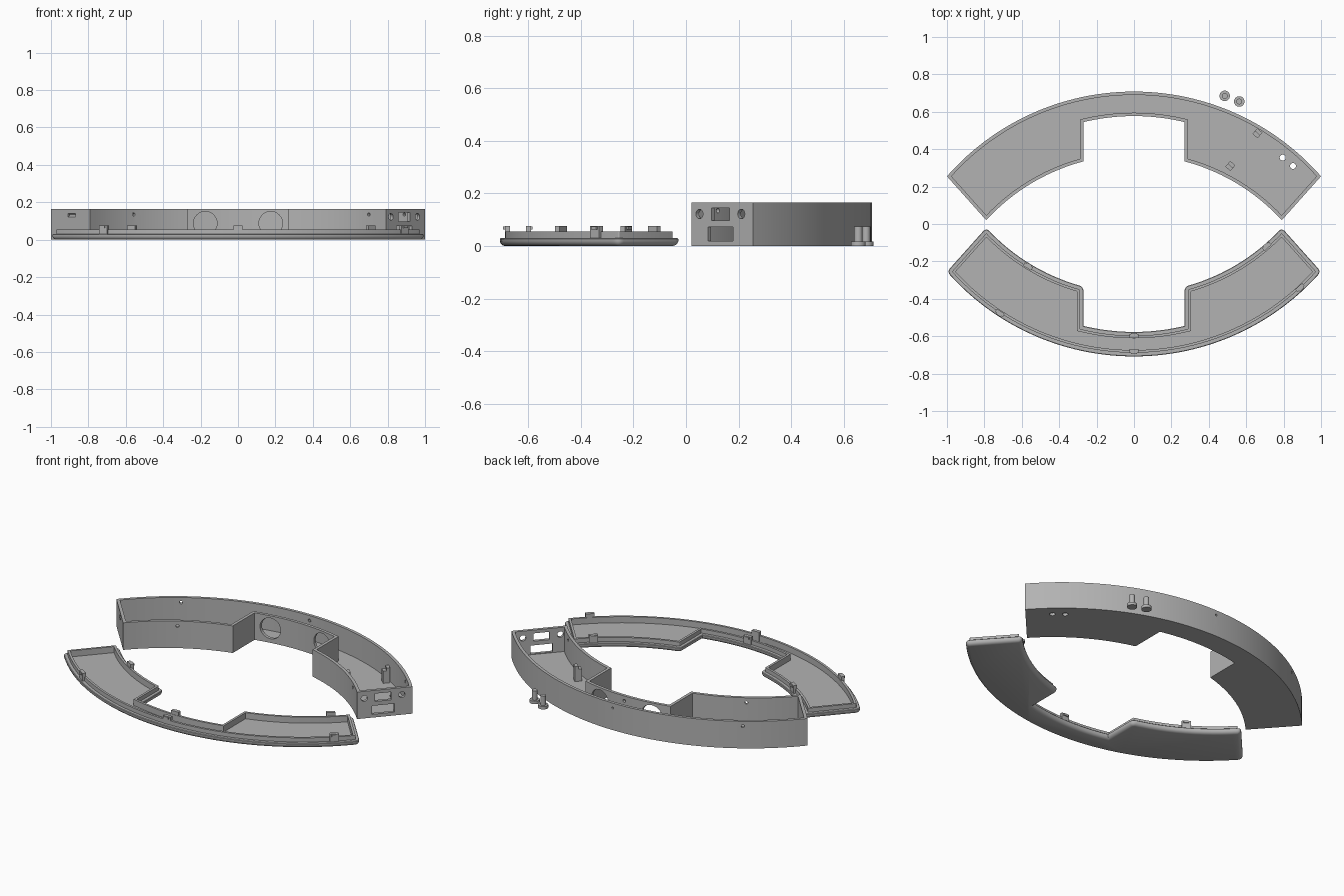
import bpy, bmesh, math
from mathutils import Matrix, Vector

cube = bpy.data.objects.get("Cube")
if cube:
    bpy.data.objects.remove(cube, do_unlink=True)

grey = bpy.data.materials.new("plain grey")
grey.use_nodes = True
grey.diffuse_color = (0.45, 0.45, 0.45, 1)
grey.node_tree.nodes["Principled BSDF"].inputs["Base Color"].default_value = grey.diffuse_color


def finish(name, bm):
    bmesh.ops.recalc_face_normals(bm, faces=bm.faces)
    mesh = bpy.data.meshes.new(name)
    bm.to_mesh(mesh)
    bm.free()
    obj = bpy.data.objects.new(name, mesh)
    bpy.context.collection.objects.link(obj)
    mesh.materials.append(grey)
    return obj


def activate(obj):
    bpy.ops.object.select_all(action='DESELECT')
    obj.select_set(True)
    bpy.context.view_layer.objects.active = obj


def smooth(obj):
    activate(obj)
    bpy.ops.object.shade_smooth_by_angle(angle=math.radians(30))


def add_box(bm, loc, size, angle=0):
    m = Matrix.Translation(loc) @ Matrix.Rotation(angle, 4, 'Z') @ Matrix.Diagonal((*size, 1))
    bmesh.ops.create_cube(bm, size=1, matrix=m)


def add_cylinder(bm, loc, radius, depth, angle=None):
    """Upright, or lying along a horizontal direction when an angle is given."""
    m = Matrix.Translation(loc)
    if angle is not None:
        m = m @ Matrix.Rotation(angle, 4, 'Z') @ Matrix.Rotation(math.pi / 2, 4, 'Y')
    bmesh.ops.create_cone(bm, cap_ends=True, segments=32, radius1=radius,
                          radius2=radius, depth=depth, matrix=m)


def arc(p, q, rise, steps):
    """Circular arc from p to q; positive rise bulges to the left of travel."""
    p, q = Vector(p), Vector(q)
    d = (q - p).normalized()
    n = Vector((-d.y, d.x))
    half = (q - p).length / 2
    r = (half * half + rise * rise) / (2 * rise)
    centre = (p + q) / 2 + n * (rise - r)
    a = math.asin(half / abs(r))
    angles = [a * (2 * i / steps - 1) for i in range(steps + 1)]
    return [centre + n * r * math.cos(t) + d * abs(r) * math.sin(t) for t in angles]


# Plan outline: four arcs joined by straight edges
TIP, TOE, MOUTH, NOTCH = (1, .255), (.79, .02), (.27, .335), (.27, .545)


def flip(p):
    return (-p[0], p[1])


ARCS = [arc(TIP, flip(TIP), -.453, 56), arc(flip(TOE), flip(MOUTH), .044, 12),
        arc(flip(NOTCH), NOTCH, .032, 12), arc(MOUTH, TOE, .044, 12)]
OUTLINE = [p for a in ARCS for p in a]
CORNERS, count = set(), 0
for a in ARCS:
    CORNERS |= {count, count + len(a) - 1}
    count += len(a)


def ring(offset, rounding=0):
    """Outline moved inwards, with its convex corners optionally rounded."""
    moved, convex = [], []
    for i, p in enumerate(OUTLINE):
        e = (p - OUTLINE[i - 1]).normalized()
        f = (OUTLINE[(i + 1) % count] - p).normalized()
        n = Vector((-e.y - f.y, e.x + f.x)).normalized()
        moved.append(p + n * offset / n.dot(Vector((-e.y, e.x))))
        convex.append(e.cross(f) > 0)
    if not rounding:
        return moved
    size = max(rounding - offset, .003)
    out = []
    for i, p in enumerate(moved):
        if i in CORNERS and convex[i]:
            a = p + (moved[i - 1] - p).normalized() * size
            b = p + (moved[(i + 1) % count] - p).normalized() * size
            for t in (0, .25, .5, .75, 1):
                out.append(a * (1 - t) ** 2 + p * 2 * t * (1 - t) + b * t * t)
        else:
            out.append(p)
    return out


def shell(name, layers, rounding=0, side=1):
    """Closed tray skinned through (offset, height) layers."""
    bm = bmesh.new()
    loops = [[bm.verts.new((p.x, side * p.y, z)) for p in ring(off, rounding)]
             for off, z in layers]
    for low, high in zip(loops, loops[1:]):
        for i in range(len(low)):
            bm.faces.new((low[i - 1], low[i], high[i], high[i - 1]))
    bm.faces.new(loops[0])
    bm.faces.new(loops[-1])
    return finish(name, bm)


# Case tray and lid tray
case = shell("case", [(0, 0), (0, .165), (.018, .165), (.018, .016)])
lid = shell("lid", [(.02, 0), (.011, .003), (.004, .009), (0, .018), (0, .027), (.003, .03),
                    (.02, .03), (.02, .055), (.034, .055), (.034, .018)], .025, -1)
smooth(lid)

# Snap clip positions: x, y and whether on the outer arc
CLIPS = [(-.717, .475, 1), (0, .679, 1), (.887, .34, 1),
         (-.567, .227, 0), (0, .599, 0), (.71, .12, 0)]


def outward(x, y, outer):
    return math.atan2(y + .616, x) if outer else math.atan2(-y - .689, -x)


# Openings in the case
cut = bmesh.new()
for x in (-.175, .175):
    add_cylinder(cut, (x, .57, .088), .063, .07, math.pi / 2)
along = math.atan2(TIP[1] - TOE[1], TIP[0] - TOE[0])


def on_end(y, z):
    t = (y - TOE[1]) / (TIP[1] - TOE[1])
    return (TOE[0] + t * (TIP[0] - TOE[0]), y, z)


add_box(cut, on_end(.131, .121), (.091, .06, .048), along)
add_box(cut, on_end(.131, .046), (.127, .06, .052), along)
for y in (.051, .21):
    add_cylinder(cut, on_end(y, .122), .018, .06, along + math.pi / 2)
x, y, z = on_end(.13, .13)
add_cylinder(cut, (-x, y, z), .009, .06, math.pi / 2 - along + math.pi / 2)
for x, y in ((.795, .355), (.85, .31)):
    add_cylinder(cut, (x, y, .01), .016, .06)
# Sockets for the snap clips
for x, y, outer in CLIPS:
    add_cylinder(cut, (x, y, .135), .009, .04, outward(x, y, outer))
add_cylinder(cut, (0, .72, .135), .006, .06, math.pi / 2)
cutter = finish("opening_cutter", cut)
cutter.hide_render = True
activate(case)
mod = case.modifiers.new("openings", 'BOOLEAN')
mod.operation, mod.solver, mod.object = 'DIFFERENCE', 'EXACT', cutter
bpy.ops.object.modifier_apply(modifier=mod.name)
bpy.data.objects.remove(cutter, do_unlink=True)
smooth(case)

# Snap clips on the lid
for i, (x, y, outer) in enumerate(CLIPS):
    a = -outward(x, y, outer)
    bm = bmesh.new()
    add_box(bm, (x, -y, .047), (.02, .05, .06), a)
    add_box(bm, (x + .009 * math.cos(a), -y + .009 * math.sin(a), .069), (.014, .03, .012), a)
    finish(f"snap_clip_{i + 1}", bm)

# Board posts inside the case
for i, (x, y) in enumerate(((.66, .485), (.515, .31))):
    bm = bmesh.new()
    add_box(bm, (x, y, .05), (.04, .036, .08), along)
    back = Vector((math.cos(along), math.sin(along))) * .01
    add_box(bm, (x + back.x, y + back.y, .097), (.02, .036, .022), along)
    finish(f"board_post_{i + 1}", bm)

# Loose push buttons beside the case
for i, (x, y) in enumerate(((.485, .685), (.563, .655))):
    bm = bmesh.new()
    add_cylinder(bm, (x, y, .009), .028, .018)
    add_cylinder(bm, (x, y, .045), .0155, .06)
    smooth(finish(f"push_button_{i + 1}", bm))
